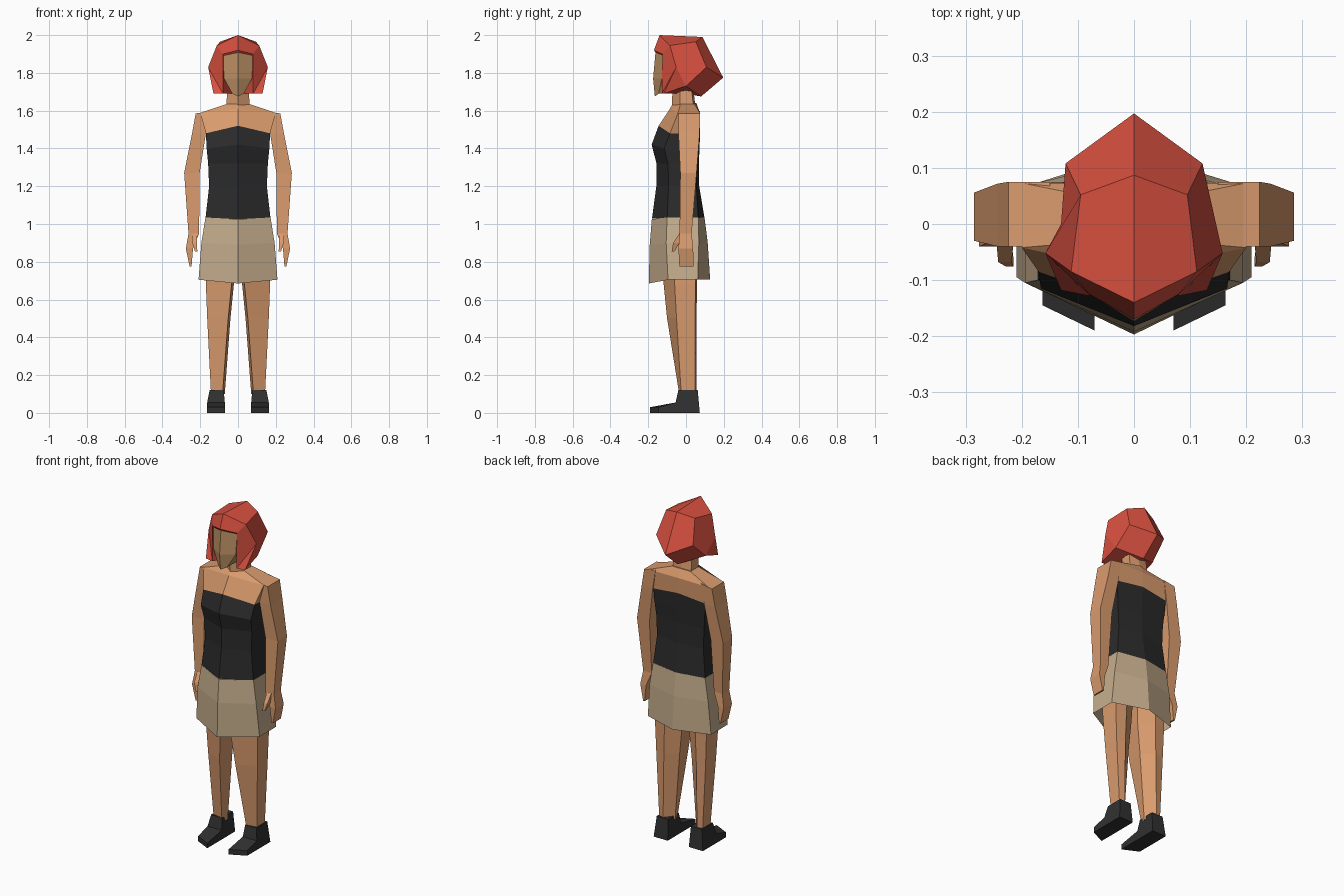
import bpy, bmesh


def material(name, rgb):
    m = bpy.data.materials.new(name)
    m.diffuse_color = (*rgb, 1)
    return m


SKIN = material("skin", (0.70, 0.33, 0.155))
FACE = material("face skin", (0.50, 0.28, 0.125))
HAIR = material("red hair", (0.68, 0.08, 0.05))
TOP = material("black cloth", (0.024, 0.024, 0.024))
SKIRT = material("beige cloth", (0.56, 0.42, 0.265))
SHOE = material("dark leather", (0.03, 0.03, 0.031))


def build(name, verts, faces, mat, mirror=False):
    bm = bmesh.new()
    vs = [bm.verts.new(v) for v in verts]
    for f in faces:
        bm.faces.new([vs[i] for i in f])
    bmesh.ops.recalc_face_normals(bm, faces=bm.faces)
    me = bpy.data.meshes.new(name)
    bm.to_mesh(me)
    bm.free()
    me.materials.append(mat)
    ob = bpy.data.objects.new(name, me)
    bpy.context.collection.objects.link(ob)
    if mirror:
        mod = ob.modifiers.new("mirror", "MIRROR")
        mod.use_clip = True
    return ob


def loft(name, rings, mat, mirror=False, caps=(True, True)):
    n = len(rings[0])
    verts = [p for r in rings for p in r]
    faces = [(k * n + i, k * n + (i + 1) % n, (k + 1) * n + (i + 1) % n, (k + 1) * n + i)
             for k in range(len(rings) - 1) for i in range(n)]
    if caps[0]:
        faces.append(tuple(range(n)))
    if caps[1]:
        faces.append(tuple(range(len(verts) - n, len(verts))))
    return build(name, verts, faces, mat, mirror)


def hexa(w, yf, yc, ybc, yb, zf, zs, zb):
    """Six-sided body section with a ridge at centre front and centre back."""
    return [(0, yf, zf), (w, yc, zs), (w, ybc, zs), (0, yb, zb), (-w, ybc, zs), (-w, yc, zs)]


def box(x0, x1, y0, y1, z, dz=0):
    return [(x0, y0, z + dz), (x1, y0, z), (x1, y1, z), (x0, y1, z + dz)]


# Clothed torso, bare chest and neck
neckline = hexa(0.170, -0.145, -0.085, 0.065, 0.075, 1.52, 1.48, 1.50)
loft("strapless_top", [
    hexa(0.172, -0.180, -0.100, 0.065, 0.098, 1.03, 1.03, 1.03),
    hexa(0.153, -0.157, -0.092, 0.055, 0.070, 1.20, 1.20, 1.20),
    hexa(0.158, -0.156, -0.095, 0.055, 0.068, 1.32, 1.32, 1.32),
    hexa(0.166, -0.182, -0.115, 0.060, 0.072, 1.42, 1.40, 1.41),
    neckline], TOP)
loft("chest_and_shoulders", [
    neckline,
    hexa(0.200, -0.085, -0.042, 0.073, 0.073, 1.61, 1.588, 1.59),
    hexa(0.060, -0.072, -0.030, 0.045, 0.055, 1.635, 1.635, 1.64)], SKIN)
loft("neck", [
    hexa(0.062, -0.075, -0.030, 0.040, 0.050, 1.62, 1.62, 1.62),
    hexa(0.055, -0.070, -0.035, 0.025, 0.035, 1.75, 1.75, 1.75)], SKIN)

# Flared skirt, open below
loft("skirt", [
    hexa(0.172, -0.181, -0.100, 0.066, 0.098, 1.025, 1.035, 1.035),
    hexa(0.194, -0.192, -0.105, 0.068, 0.115, 0.89, 0.90, 0.90),
    hexa(0.209, -0.197, -0.095, 0.062, 0.128, 0.685, 0.705, 0.705)],
    SKIRT, caps=(True, False))

# Head with a ridged face
loft("face", [
    hexa(0.030, -0.165, -0.145, 0.00, 0.02, 1.675, 1.69, 1.71),
    hexa(0.074, -0.174, -0.128, 0.04, 0.06, 1.77, 1.77, 1.75),
    hexa(0.079, -0.160, -0.118, 0.04, 0.06, 1.925, 1.91, 1.91)], FACE)

# Faceted bob hair: half a shell, mirrored
hair = [(0, -0.170, 1.92), (0, -0.140, 2.0), (0, 0.087, 1.99), (0, 0.197, 1.775),
        (0, 0.080, 1.675),
        (0.112, -0.085, 1.945), (0.095, 0.052, 1.965), (0.122, 0.108, 1.83),
        (0.158, -0.052, 1.83), (0.130, 0.00, 1.73), (0.130, -0.118, 1.69),
        (0.080, -0.128, 1.69), (0.080, -0.125, 1.90), (0, 0.0, 1.69)]
build("hair", hair, [
    (0, 1, 5, 12), (1, 2, 6, 5), (2, 3, 7, 6), (5, 6, 7, 9, 8), (3, 4, 9, 7),
    (8, 9, 10), (12, 5, 8, 11), (8, 10, 11), (4, 13, 11, 10, 9), (12, 11, 13), (0, 12, 13)],
    HAIR, mirror=True)

# Arms and hands
loft("arm", [
    box(0.150, 0.224, -0.040, 0.075, 1.585, 0.012),
    box(0.170, 0.243, -0.040, 0.072, 1.48),
    box(0.203, 0.285, -0.030, 0.056, 1.27),
    box(0.206, 0.262, -0.034, 0.030, 0.95)], SKIN, mirror=True)
loft("hand", [
    box(0.206, 0.262, -0.034, 0.030, 0.95),
    box(0.238, 0.276, -0.040, 0.038, 0.87),
    box(0.246, 0.256, -0.035, 0.040, 0.775)], SKIN, mirror=True)
loft("thumb", [
    box(0.215, 0.245, -0.035, 0.00, 0.95),
    box(0.218, 0.242, -0.068, -0.035, 0.90),
    box(0.215, 0.228, -0.076, -0.060, 0.855)], SKIN, mirror=True)


# Legs: front panel turned outward
def leg_ring(xi, xo, yf, ys, yb, z):
    return [(xi, yf, z), (xo, ys, z), (xo, yb, z), ((xi + xo) / 2, yb + 0.008, z),
            (xi - 0.012, yb - 0.045, z)]


loft("leg", [
    leg_ring(0.022, 0.172, -0.145, -0.08, 0.060, 0.95),
    leg_ring(0.034, 0.170, -0.118, -0.06, 0.050, 0.68),
    leg_ring(0.052, 0.163, -0.100, -0.05, 0.048, 0.50),
    leg_ring(0.082, 0.143, -0.036, -0.025, 0.048, 0.10)], SKIN, mirror=True)

# Shoes: side profile lofted across, toe swept back outward
profile = [(-0.190, 0), (-0.190, 0.030), (-0.055, 0.055), (-0.040, 0.122),
           (0.062, 0.122), (0.073, 0)]


def shoe_side(x, lean, toe):
    return [(x + (lean if z > 0.1 else 0), y + (toe if y < -0.1 else 0), z) for y, z in profile]


loft("shoe", [shoe_side(0.070, 0.006, 0), shoe_side(0.163, -0.013, 0.045)], SHOE, mirror=True)
